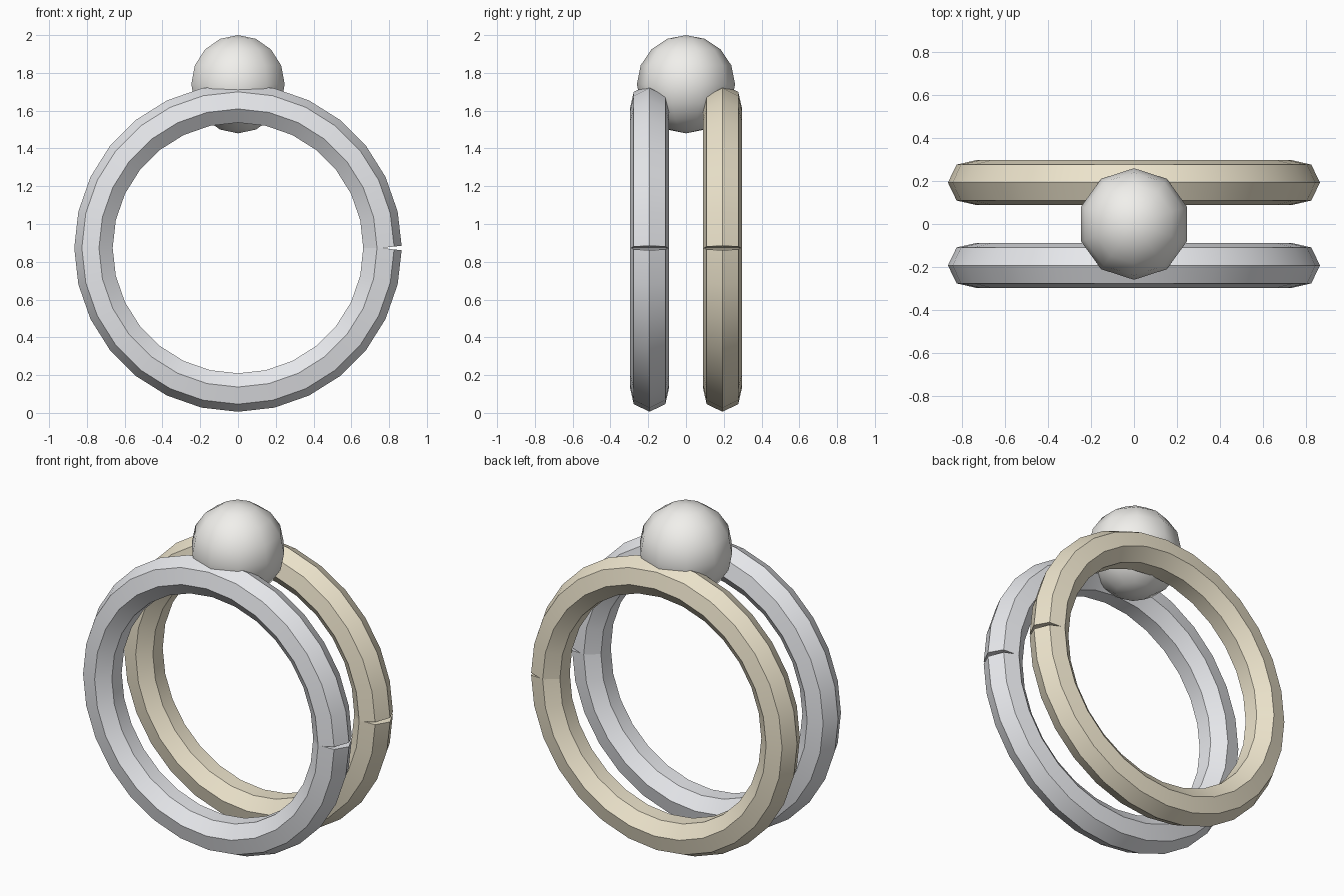
import bpy, bmesh, math

if "Cube" in bpy.data.objects:
    bpy.data.objects.remove(bpy.data.objects["Cube"])

RING_Z, PATH_R, TUBE_R = 0.873, 0.76, 0.107
STEPS, SIDES = 28, 7


def finish(name, bm, color, angle):
    bmesh.ops.recalc_face_normals(bm, faces=bm.faces[:])
    mesh = bpy.data.meshes.new(name)
    bm.to_mesh(mesh)
    bm.free()
    obj = bpy.data.objects.new(name, mesh)
    bpy.context.collection.objects.link(obj)
    mat = bpy.data.materials.new(name + "_material")
    mat.diffuse_color = (*color, 1)
    mat.use_nodes = True
    mat.node_tree.nodes["Principled BSDF"].inputs["Base Color"].default_value = mat.diffuse_color
    mesh.materials.append(mat)
    bpy.ops.object.select_all(action='DESELECT')
    obj.select_set(True)
    bpy.context.view_layer.objects.active = obj
    bpy.ops.object.shade_smooth_by_angle(angle=math.radians(angle))
    return obj


def band(name, y, color):
    # Seven-sided tube swept once round a circle; the capped ends are square
    # to their own segments, which leaves the small wedge-shaped split
    bm = bmesh.new()
    sections = []
    for i in range(STEPS + 1):
        a = math.tau * i / STEPS
        tilt = a
        if i == 0:
            tilt += math.pi / STEPS
        elif i == STEPS:
            tilt -= math.pi / STEPS
        ring = []
        for k in range(SIDES):
            b = math.tau * k / SIDES
            out = TUBE_R * math.cos(b)
            ring.append(bm.verts.new((
                PATH_R * math.cos(a) + out * math.cos(tilt),
                y + TUBE_R * math.sin(b),
                RING_Z + PATH_R * math.sin(a) + out * math.sin(tilt))))
        sections.append(ring)
    for r0, r1 in zip(sections, sections[1:]):
        for k in range(SIDES):
            n = (k + 1) % SIDES
            bm.faces.new((r0[k], r0[n], r1[n], r1[k]))
    bm.faces.new(sections[0])
    bm.faces.new(sections[-1])
    return finish(name, bm, color, 40)


# Two parallel bands
band("silver_band", -0.193, (0.80, 0.81, 0.84))
band("gold_band", 0.193, (0.84, 0.77, 0.60))

# Pearl resting between the bands
bm = bmesh.new()
bmesh.ops.create_uvsphere(bm, u_segments=10, v_segments=8, radius=0.26)
pearl = finish("pearl", bm, (0.88, 0.87, 0.84), 60)
pearl.location = (0, 0, 1.74)
